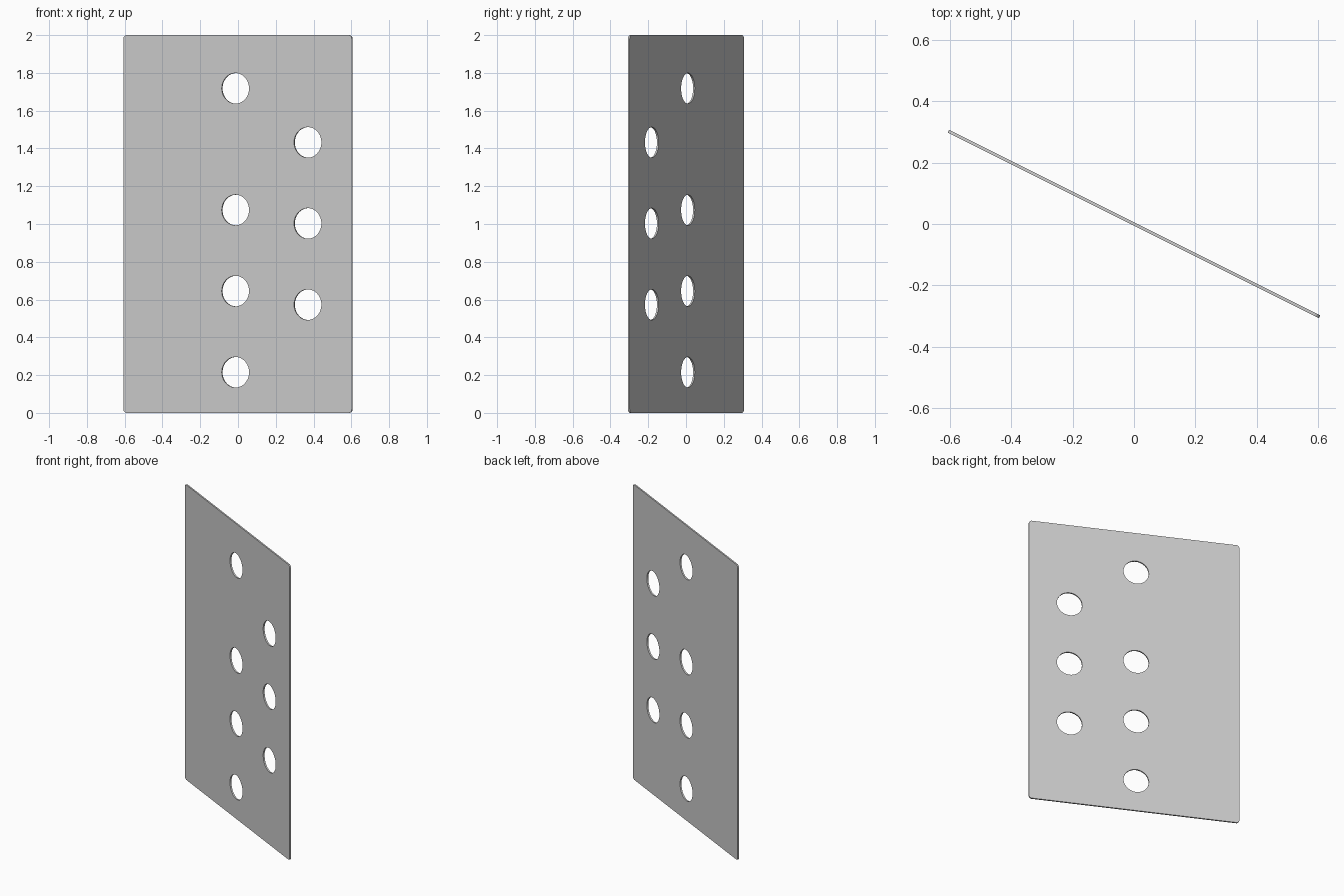
import bpy
from math import sin, cos, pi, atan2, radians

if "Cube" in bpy.data.objects:
    bpy.data.objects.remove(bpy.data.objects["Cube"])

WIDTH, HEIGHT, THICK = 1.352, 2.0, 0.01
CORNER, HOLE = 0.02, 0.081

curve = bpy.data.curves.new("perforated_plate", "CURVE")
curve.dimensions = "2D"
curve.fill_mode = "BOTH"
curve.extrude = THICK / 2


def add_loop(points):
    s = curve.splines.new("POLY")
    s.points.add(len(points) - 1)
    for p, (x, y) in zip(s.points, points):
        p.co = (x, y, 0, 1)
    s.use_cyclic_u = True


def arc(cx, cy, r, start, sweep, steps):
    return [(cx + r * cos(start + sweep * i / steps),
             cy + r * sin(start + sweep * i / steps)) for i in range(steps + 1)]


# Plate outline with rounded corners
hx = WIDTH / 2 - CORNER
outline = []
for k, (x, z) in enumerate([(hx, HEIGHT - CORNER), (-hx, HEIGHT - CORNER),
                            (-hx, CORNER), (hx, CORNER)]):
    outline += arc(x, z, CORNER, k * pi / 2, pi / 2, 6)
add_loop(outline)

# Two columns of round holes
for x, heights in ((-0.013, (0.215, 0.645, 1.074, 1.718)),
                   (0.415, (0.573, 1.003, 1.432))):
    for z in heights:
        add_loop(arc(x, z, HOLE, 0, 2 * pi, 48)[:-1])

# Stand the plate upright and turn it about the vertical axis
plate = bpy.data.objects.new("perforated_plate", curve)
bpy.context.collection.objects.link(plate)
plate.rotation_euler = (pi / 2, 0, atan2(-0.5, 1))
bpy.context.view_layer.objects.active = plate
plate.select_set(True)
bpy.ops.object.convert(target="MESH")

# Weld the caps to the rim and smooth the hole walls
bpy.ops.object.mode_set(mode="EDIT")
bpy.ops.mesh.select_all(action="SELECT")
bpy.ops.mesh.remove_doubles(threshold=0.0001)
bpy.ops.mesh.normals_make_consistent(inside=False)
bpy.ops.object.mode_set(mode="OBJECT")
bpy.ops.object.shade_smooth_by_angle(angle=radians(30))
